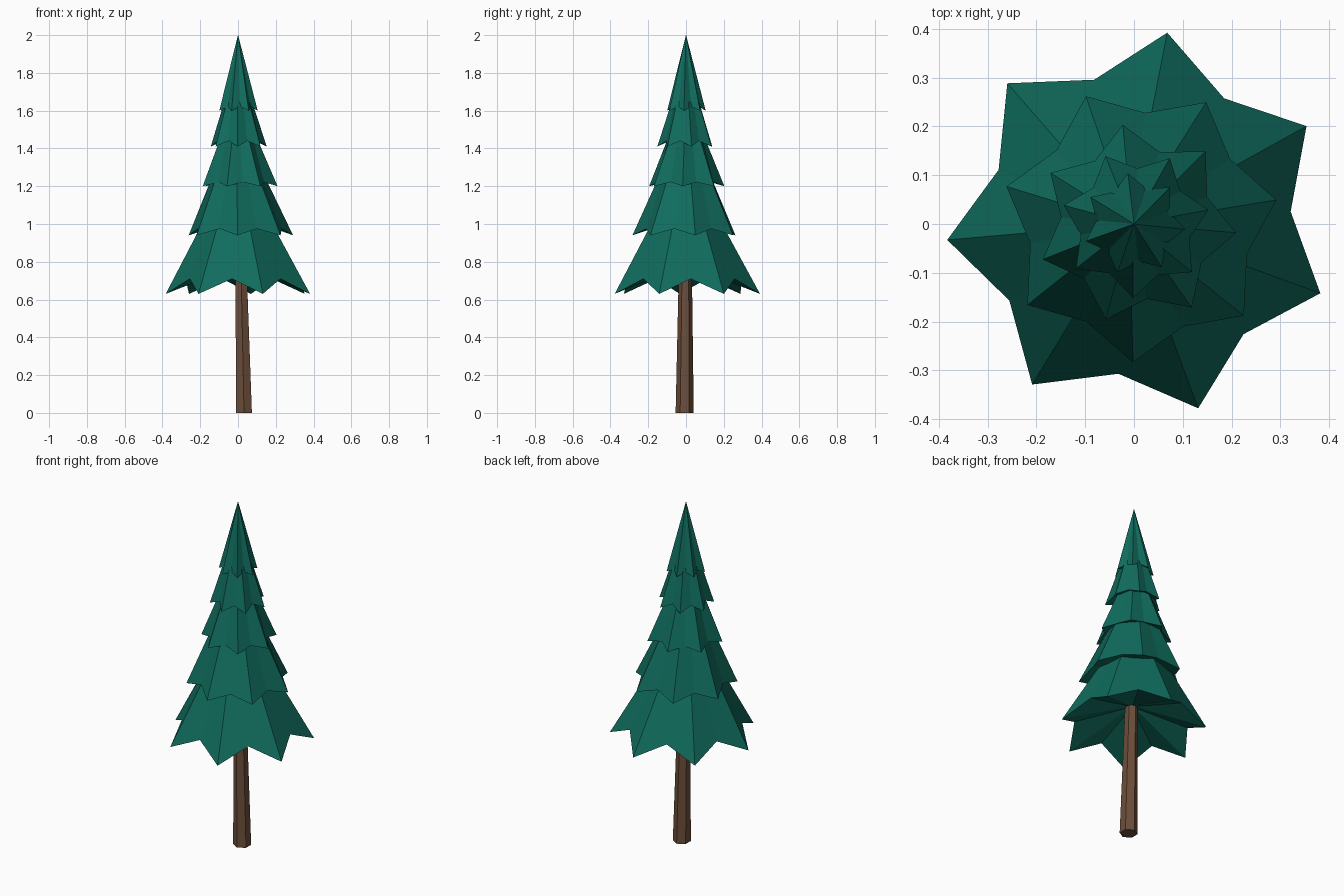
import bpy, bmesh, math

if "Cube" in bpy.data.objects:
    bpy.data.objects.remove(bpy.data.objects["Cube"])


def material(name, rgb):
    m = bpy.data.materials.new(name)
    m.diffuse_color = (*rgb, 1)
    m.use_nodes = True
    m.node_tree.nodes["Principled BSDF"].inputs["Base Color"].default_value = m.diffuse_color
    return m


GREEN = material("pine green", (0.005, 0.150, 0.110))
BROWN = material("bark brown", (0.150, 0.076, 0.042))
POINTS = 7


def make_object(name, rings, mat):
    """Loft closed rings of points, capping both ends."""
    bm = bmesh.new()
    loops = [[bm.verts.new(p) for p in ring] for ring in rings]
    n = len(loops[0])
    for a, b in zip(loops, loops[1:]):
        for i in range(n):
            j = (i + 1) % n
            bm.faces.new((a[i], a[j], b[j], b[i]))
    bm.faces.new(loops[0][::-1])
    bm.faces.new(loops[-1])
    bmesh.ops.remove_doubles(bm, verts=bm.verts, dist=1e-5)
    bmesh.ops.recalc_face_normals(bm, faces=bm.faces)
    me = bpy.data.meshes.new(name)
    bm.to_mesh(me)
    bm.free()
    me.materials.append(mat)
    ob = bpy.data.objects.new(name, me)
    bpy.context.collection.objects.link(ob)


def star(cx, r_tip, r_valley, z_tip, z_valley, angle):
    ring = []
    for i in range(POINTS * 2):
        a = math.radians(angle) + math.pi * i / POINTS
        r, z = (r_valley, z_valley) if i % 2 else (r_tip, z_tip)
        ring.append((cx + r * math.cos(a), r * math.sin(a), z))
    return ring


def hexagon(cx, cy, r, z):
    return [(cx + r * math.cos(math.radians(30 + 60 * i)),
             cy + r * math.sin(math.radians(30 + 60 * i)), z) for i in range(6)]


# Trunk: leaning, tapered hexagon
make_object("trunk", [hexagon(0.032, -0.007, 0.048, 0), hexagon(0.014, -0.003, 0.033, 0.85)], BROWN)

# Branch tiers: centre x, tip radius, valley radius, tip z, valley z,
# rotation, top radius, top z, underside radius, underside z
TIERS = [
    (0.012, 0.396, 0.310, 0.63, 0.710, -21, 0.165, 1.05, 0.03, 0.775),
    (0.012, 0.284, 0.228, 0.94, 0.975, 10, 0.130, 1.28, 0.12, 1.00),
    (0.005, 0.205, 0.155, 1.20, 1.222, -5, 0.090, 1.48, 0.08, 1.25),
    (0.003, 0.152, 0.114, 1.41, 1.440, 11, 0.065, 1.68, 0.05, 1.46),
]
for k, (cx, rt, rv, zt, zv, ang, top_r, top_z, in_r, in_z) in enumerate(TIERS):
    make_object(f"branch_tier_{k + 1}", [
        star(cx, in_r, in_r, in_z, in_z, ang),
        star(cx, rt, rv, zt, zv, ang),
        star(0, top_r, top_r * 0.93, top_z, top_z, ang)], GREEN)

# Pointed tree top
make_object("tree_top", [
    star(0, 0.04, 0.04, 1.64, 1.64, -6),
    star(0, 0.105, 0.077, 1.60, 1.622, -6),
    star(0, 0.0005, 0.0005, 2.0, 2.0, -6)], GREEN)
